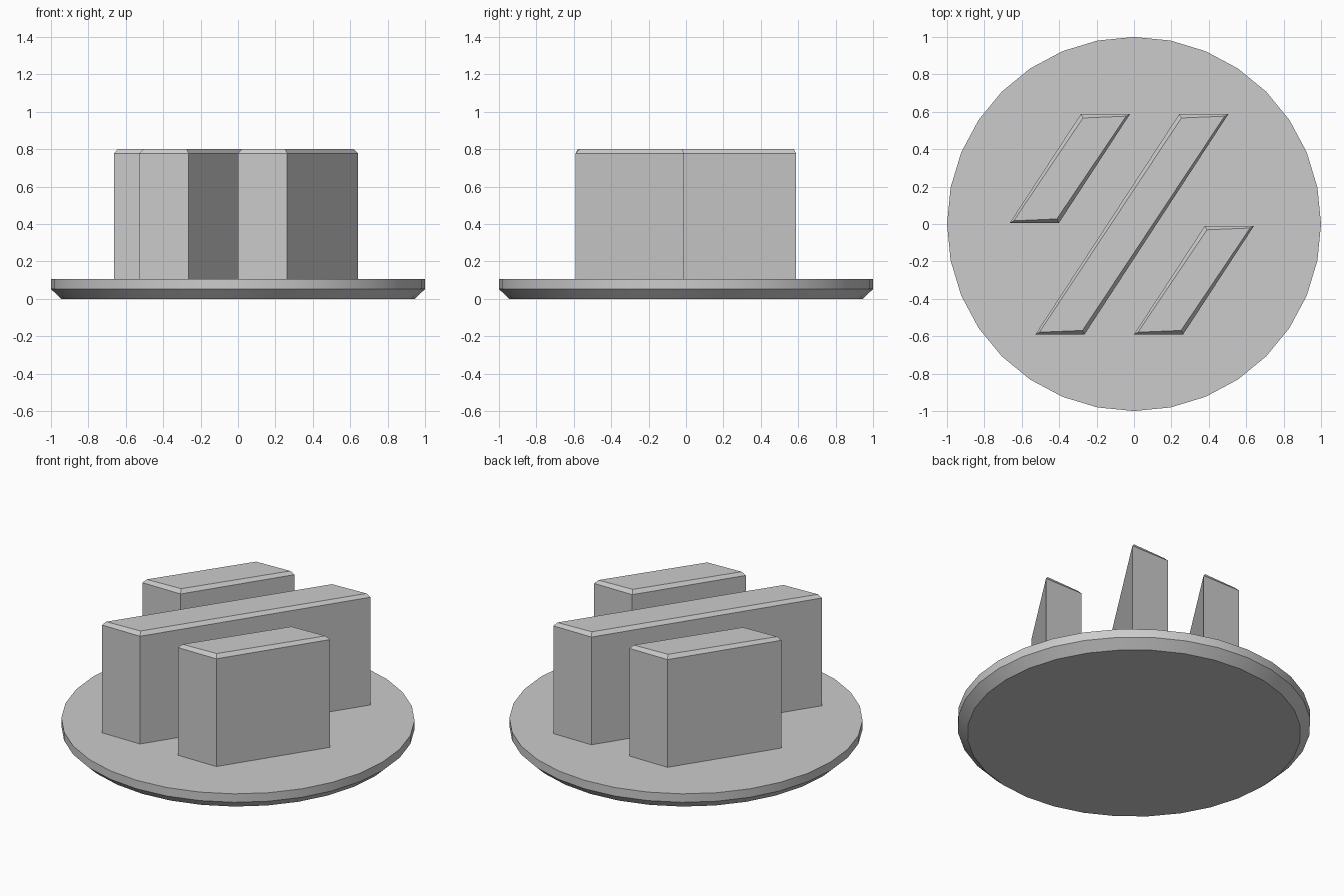
import bpy, bmesh, math

if "Cube" in bpy.data.objects:
    bpy.data.objects.remove(bpy.data.objects["Cube"])

grey = bpy.data.materials.new("light grey")
grey.diffuse_color = (0.6, 0.6, 0.6, 1)
grey.use_nodes = True
grey.node_tree.nodes["Principled BSDF"].inputs["Base Color"].default_value = grey.diffuse_color


def make_object(name, bm):
    bmesh.ops.recalc_face_normals(bm, faces=bm.faces[:])
    mesh = bpy.data.meshes.new(name)
    bm.to_mesh(mesh)
    bm.free()
    mesh.materials.append(grey)
    obj = bpy.data.objects.new(name, mesh)
    bpy.context.collection.objects.link(obj)
    return obj


def round_plate(name, profile, sides=32):
    """Stack of (radius, height) rings, capped at both ends."""
    bm = bmesh.new()
    rings = [[bm.verts.new((r * math.cos(math.tau * i / sides),
                            r * math.sin(math.tau * i / sides), z))
              for i in range(sides)] for r, z in profile]
    for low, high in zip(rings, rings[1:]):
        for i in range(sides):
            j = (i + 1) % sides
            bm.faces.new((low[i], low[j], high[j], high[i]))
    bm.faces.new(rings[0][::-1])
    bm.faces.new(rings[-1])
    return make_object(name, bm)


def slanted_bar(name, x, y0, y1, width=0.263, slope=0.653):
    """Upright parallelogram block with a bevelled top rim."""
    dx = (y1 - y0) * slope
    bm = bmesh.new()
    base = [bm.verts.new((px, py, 0.105)) for px, py in
            ((x, y0), (x + width, y0), (x + width + dx, y1), (x + dx, y1))]
    top = [bm.verts.new((v.co.x, v.co.y, 0.778)) for v in base]
    bm.faces.new(base[::-1])
    for i in range(4):
        j = (i + 1) % 4
        bm.faces.new((base[i], base[j], top[j], top[i]))
    cap = bm.faces.new(top)
    bm.normal_update()
    # Inset the cap and lift it to form the sloping rim
    bmesh.ops.inset_individual(bm, faces=[cap], thickness=0.024)
    for v in cap.verts:
        v.co.z = 0.8
    return make_object(name, bm)


# Base disc with chamfered underside and smooth sides
disc = round_plate("base_disc", [(0.945, 0), (1, 0.052), (1, 0.105)])
bpy.context.view_layer.objects.active = disc
disc.select_set(True)
bpy.ops.object.shade_smooth_by_angle(angle=math.radians(30))

# Three parallel slanted bars
slanted_bar("centre_bar", -0.527, -0.59, 0.588)
slanted_bar("left_bar", -0.664, 0.006, 0.588)
slanted_bar("right_bar", 0.0, -0.59, -0.01)
